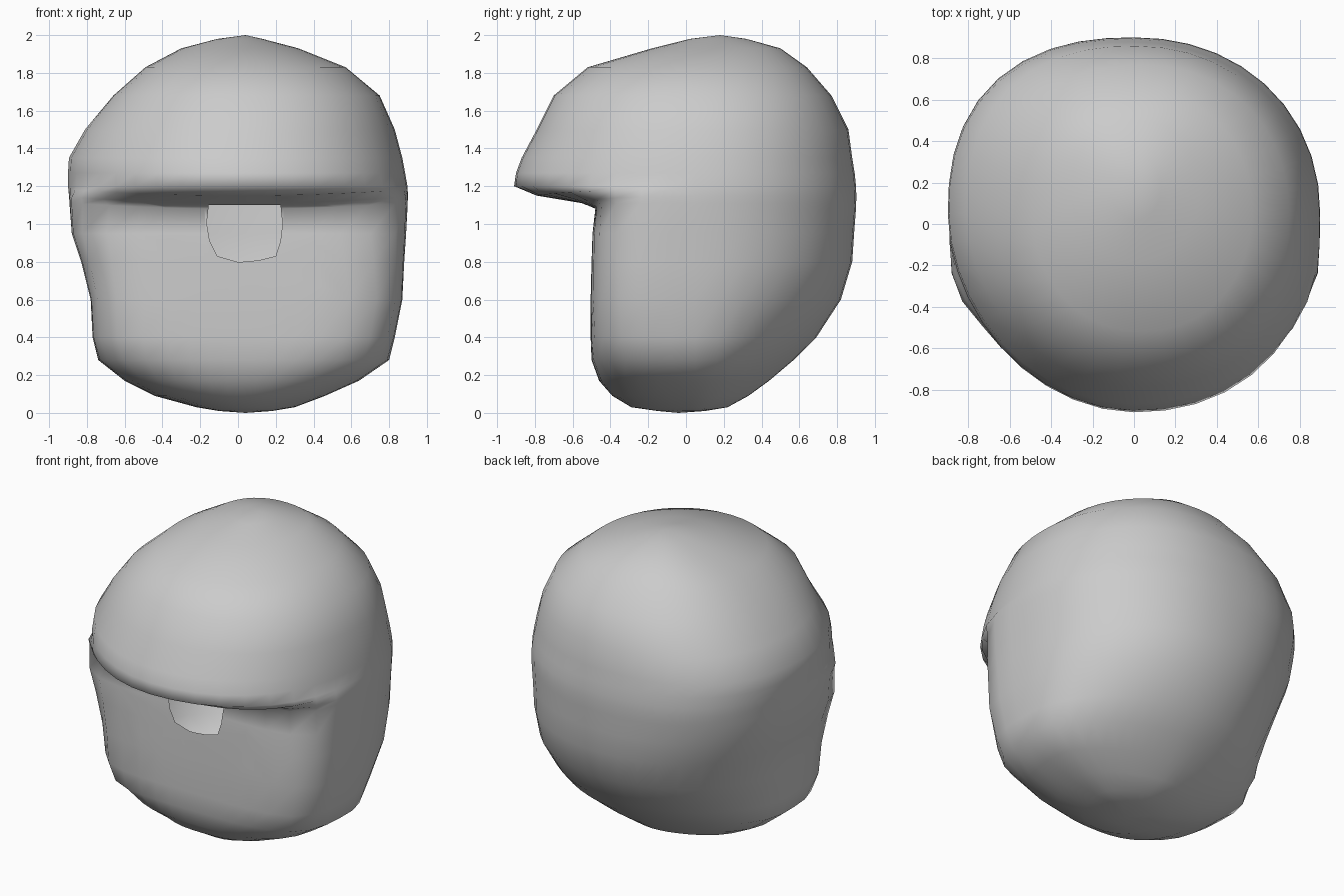
import bpy, bmesh
from math import cos, sin, pi
from mathutils import Vector

cube = bpy.data.objects.get("Cube")
if cube:
    bpy.data.objects.remove(cube)

SEGMENTS = 40
MID_Y = 0.05

# Cross-sections: height, right x, left x, front y, back y, squareness of the front
SECTIONS = [
    (0.01, -0.10, 0.18, -0.15, 0.10, 2),
    (0.03, -0.22, 0.30, -0.29, 0.22, 2.2),
    (0.09, -0.44, 0.46, -0.39, 0.33, 2.6),
    (0.17, -0.60, 0.64, -0.46, 0.44, 3),
    (0.28, -0.74, 0.80, -0.50, 0.57, 3.8),
    (0.40, -0.77, 0.83, -0.505, 0.69, 4.5),
    (0.60, -0.78, 0.87, -0.505, 0.82, 5),
    (0.80, -0.83, 0.88, -0.50, 0.88, 5),
    (0.95, -0.88, 0.89, -0.495, 0.89, 5),
    (1.08, -0.89, 0.897, -0.48, 0.90, 5),
    (1.11, -0.892, 0.898, -0.55, 0.901, 4),
    (1.15, -0.895, 0.90, -0.79, 0.902, 2.6),
    (1.20, -0.90, 0.897, -0.91, 0.90, 2.2),
    (1.27, -0.90, 0.885, -0.90, 0.893, 2.2),
    (1.35, -0.895, 0.87, -0.87, 0.88, 2.2),
    (1.50, -0.81, 0.83, -0.79, 0.86, 2.2),
    (1.68, -0.66, 0.75, -0.70, 0.77, 2.2),
    (1.83, -0.49, 0.57, -0.52, 0.64, 2.1),
    (1.93, -0.30, 0.32, -0.18, 0.50, 2),
    (1.98, -0.11, 0.13, 0.02, 0.32, 2),
]


def section_ring(bm, z, right, left, front, back, square):
    """Rounded cross-section with a separately shaped front half."""
    mid_x, half = (right + left) / 2, (left - right) / 2
    # Near the crown the section moves backward
    mid_y = MID_Y if z < 1.7 else (front + back) / 2
    ring = []
    for i in range(SEGMENTS):
        c, s = cos(2 * pi * i / SEGMENTS), sin(2 * pi * i / SEGMENTS)
        if s > 0:
            # Tapered low at the back, fuller high on the right
            depth, n = back - mid_y, min(2.4 if c < 0 else 2.1, 1.6 + 0.7 * z)
        else:
            # Brow slopes away faster on the right
            depth, n = mid_y - front, square - (0.3 if c < 0 and 1.12 < z < 1.6 else 0)
        r = (abs(c / half) ** n + abs(s / depth) ** n) ** (-1 / n)
        # Underside of the brow arches up towards its ends
        lift = 0.04 * (r * c) ** 2 if s < 0 and 1.05 < z < 1.18 else 0
        ring.append(bm.verts.new((mid_x + r * c, mid_y + r * s, z + lift)))
    return ring


# Boulder shell with an overhanging brow
bm = bmesh.new()
rings = [section_ring(bm, *s) for s in SECTIONS]
for low, high in zip(rings, rings[1:]):
    for i in range(SEGMENTS):
        j = (i + 1) % SEGMENTS
        bm.faces.new((low[i], low[j], high[j], high[i]))
for ring, tip in ((rings[0], (0.04, -0.04, 0)), (rings[-1], (0.04, 0.18, 2))):
    point = bm.verts.new(tip)
    for i in range(SEGMENTS):
        bm.faces.new((ring[i], ring[(i + 1) % SEGMENTS], point))
bmesh.ops.recalc_face_normals(bm, faces=bm.faces)

# Rounded opening under the brow, cut through the front wall into the hollow
OUTLINE = [(-0.11, 0.83), (-0.04, 0.81), (0.04, 0.80), (0.13, 0.81), (0.20, 0.83),
           (0.225, 0.91), (0.235, 1.0), (0.225, 1.10), (-0.155, 1.10),
           (-0.165, 1.0), (-0.15, 0.91)]
corners = [Vector((x, -0.5, z)) for x, z in OUTLINE]
planes = []
for a, b in zip(corners, corners[1:] + corners[:1]):
    planes.append((a, (b - a).cross(Vector((0, 1, 0)))))


def near_opening(face):
    c = face.calc_center_median()
    return c.y < -0.3 and abs(c.x) < 0.4 and 0.6 < c.z < 1.13


center = sum(corners, Vector()) / len(corners)
for co, normal in planes:
    faces = [f for f in bm.faces if near_opening(f)]
    geom = set(faces)
    for f in faces:
        geom.update(f.edges)
        geom.update(f.verts)
    bmesh.ops.bisect_plane(bm, geom=list(geom), plane_co=co, plane_no=normal, dist=0.0005)


def inside(face):
    c = face.calc_center_median()
    return all((c - co).dot(no) * (center - co).dot(no) > 0 for co, no in planes)


bmesh.ops.delete(bm, geom=[f for f in bm.faces if near_opening(f) and inside(f)],
                 context='FACES')

mesh = bpy.data.meshes.new("boulder")
bm.to_mesh(mesh)
bm.free()
boulder = bpy.data.objects.new("boulder", mesh)
bpy.context.collection.objects.link(boulder)

# Plain stone grey
stone = bpy.data.materials.new("stone_grey")
stone.use_nodes = True
stone.diffuse_color = (0.6, 0.6, 0.6, 1)
stone.node_tree.nodes["Principled BSDF"].inputs["Base Color"].default_value = (0.6, 0.6, 0.6, 1)
mesh.materials.append(stone)

bpy.context.view_layer.objects.active = boulder
boulder.select_set(True)
bpy.ops.object.shade_smooth()
